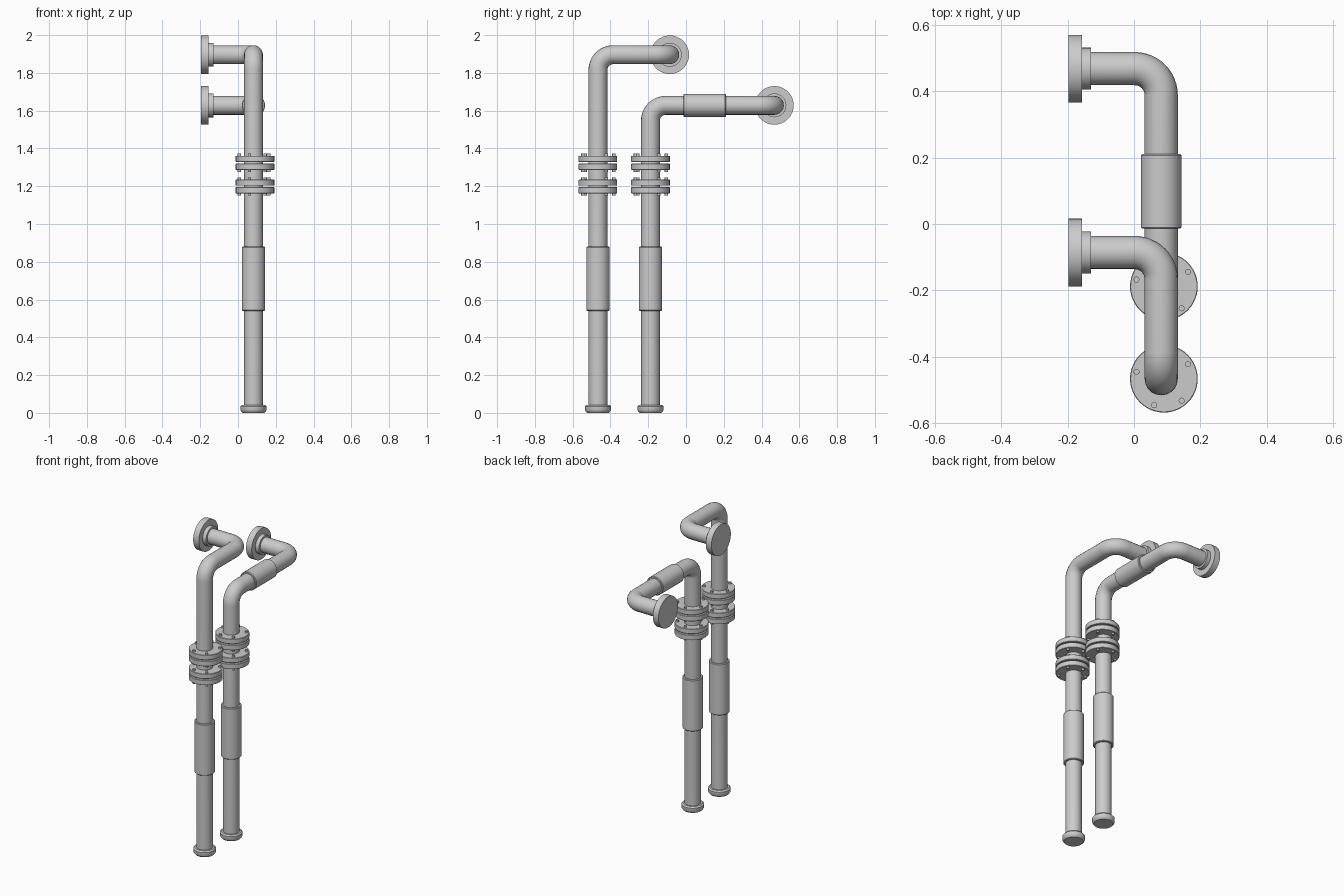
import bpy, bmesh, math
from mathutils import Vector, Matrix

if "Cube" in bpy.data.objects:
    bpy.data.objects.remove(bpy.data.objects["Cube"])

R = 0.05      # pipe radius
PX = 0.082    # pipe x
FX = 0.09     # bolted flange x


def smooth(ob):
    bpy.ops.object.select_all(action='DESELECT')
    ob.select_set(True)
    bpy.context.view_layer.objects.active = ob
    bpy.ops.object.shade_smooth_by_angle(angle=math.radians(35))


def lathe(name, profile, loc, axis='Z', seg=48):
    """Closed solid of revolution from (radius, height) rings."""
    bm = bmesh.new()
    rings = []
    for r, h in profile:
        rings.append([bm.verts.new((r * math.cos(2 * math.pi * i / seg),
                                    r * math.sin(2 * math.pi * i / seg), h)) for i in range(seg)])
    for a, b in zip(rings, rings[1:]):
        for i in range(seg):
            j = (i + 1) % seg
            bm.faces.new((a[i], a[j], b[j], b[i]))
    bm.faces.new(rings[0][::-1])
    bm.faces.new(rings[-1])
    rot = {'Z': Matrix(), 'X': Matrix.Rotation(math.pi / 2, 4, 'Y'),
           'Y': Matrix.Rotation(-math.pi / 2, 4, 'X')}[axis]
    bm.transform(Matrix.Translation(loc) @ rot)
    me = bpy.data.meshes.new(name)
    bm.to_mesh(me)
    bm.free()
    ob = bpy.data.objects.new(name, me)
    bpy.context.collection.objects.link(ob)
    smooth(ob)
    return ob


def rounded(r, h0, h1, c):
    """Cylinder profile with chamfered rims."""
    return [(r - c, h0), (r, h0 + c), (r, h1 - c), (r - c, h1)]


def pipe(name, corners, bend=0.08, steps=12):
    """Round tube through corner points, with quarter-circle elbows."""
    P = [Vector(c) for c in corners]
    pts = [P[0]]
    for a, b, c in zip(P, P[1:], P[2:]):
        u, v = (a - b).normalized(), (c - b).normalized()
        centre = b + (u + v) * bend
        for k in range(steps + 1):
            t = math.pi / 2 * k / steps
            pts.append(centre - v * bend * math.cos(t) - u * bend * math.sin(t))
    pts.append(P[-1])
    cu = bpy.data.curves.new(name, 'CURVE')
    cu.dimensions = '3D'
    cu.bevel_depth = R
    cu.bevel_resolution = 8
    cu.use_fill_caps = True
    sp = cu.splines.new('POLY')
    sp.points.add(len(pts) - 1)
    for s, p in zip(sp.points, pts):
        s.co = (*p, 1)
    ob = bpy.data.objects.new(name, cu)
    bpy.context.collection.objects.link(ob)
    bpy.ops.object.select_all(action='DESELECT')
    ob.select_set(True)
    bpy.context.view_layer.objects.active = ob
    bpy.ops.object.convert(target='MESH')
    smooth(bpy.context.view_layer.objects.active)


BOLT_ANGLES = (-110, -51, 31, 98, 166)


def bolted_flange(name, y, z0, z1, up):
    lathe(name, rounded(0.102, z0, z1, 0.002), (FX, y, 0))
    h0, h1 = (z1 - 0.005, z1 + 0.011) if up else (z0 - 0.011, z0 + 0.005)
    for a in BOLT_ANGLES:
        t = math.radians(a)
        lathe(name + "_bolt", [(0.009, h0), (0.009, h1)],
              (FX + 0.085 * math.cos(t), y + 0.085 * math.sin(t), 0), seg=16)


# side, riser y, top z, wall end y
for side, y, z, ye in (("front", -0.466, 1.896, -0.086), ("rear", -0.188, 1.628, 0.468)):
    # bent pipe run
    pipe(side + "_pipe", [(PX, y, 0.01), (PX, y, z), (PX, ye, z), (-0.17, ye, z)])
    # foot cap and riser sleeve
    lathe(side + "_foot_cap", [(0.058, 0), (0.066, 0.01), (0.068, 0.014),
                               (0.068, 0.035), (0.06, 0.043)], (PX, y, 0))
    lathe(side + "_riser_sleeve", rounded(0.062, 0.54, 0.88, 0.004), (PX, y, 0))
    # two pairs of bolted flanges
    for pair, zb in (("lower", 1.161), ("upper", 1.286)):
        bolted_flange(f"{side}_{pair}_flange_bottom", y, zb, zb + 0.034, False)
        bolted_flange(f"{side}_{pair}_flange_top", y, zb + 0.042, zb + 0.075, True)
    # wall flange with stepped collar
    lathe(side + "_wall_flange", [(0.102, -0.197), (0.102, -0.156), (0.063, -0.156),
                                  (0.063, -0.13)], (0, ye, z), 'X')

# sleeve on the rear horizontal run
lathe("rear_horizontal_sleeve", rounded(0.061, -0.014, 0.211, 0.004), (PX, 0, 1.628), 'Y')
